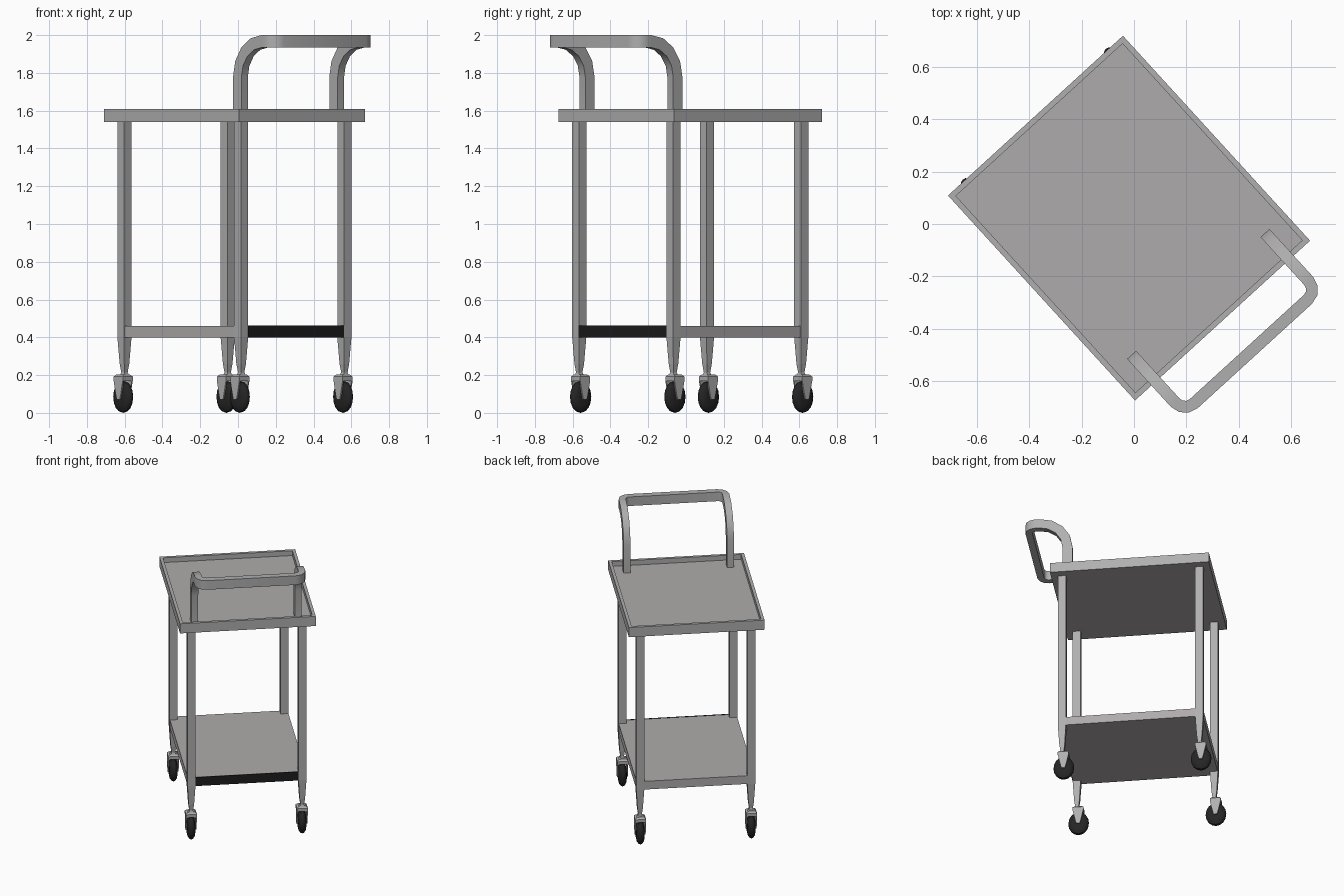
import bpy, bmesh, math
from mathutils import Matrix, Vector

if "Cube" in bpy.data.objects:
    bpy.data.objects.remove(bpy.data.objects["Cube"])

# The cart is turned about z; everything is built in cart space, then placed
PLACE = Matrix.Translation((-0.019, 0.0225, 0)) @ Matrix.Rotation(math.radians(42.4), 4, 'Z')


def material(name, rgb):
    m = bpy.data.materials.new(name)
    m.diffuse_color = (*rgb, 1)
    m.use_nodes = True
    m.node_tree.nodes["Principled BSDF"].inputs["Base Color"].default_value = m.diffuse_color
    return m


FRAME = material("frame_grey", (0.43, 0.43, 0.43))
PANEL = material("panel_warm_grey", (0.43, 0.41, 0.412))
RUBBER = material("rubber_black", (0.018, 0.018, 0.018))
DARK = material("dark_trim", (0.012, 0.012, 0.012))


def finish(name, bm, *mats, smooth=False):
    bmesh.ops.recalc_face_normals(bm, faces=bm.faces)
    bm.transform(PLACE)
    me = bpy.data.meshes.new(name)
    bm.to_mesh(me)
    bm.free()
    for m in mats:
        me.materials.append(m)
    ob = bpy.data.objects.new(name, me)
    bpy.context.collection.objects.link(ob)
    if smooth:
        bpy.context.view_layer.objects.active = ob
        ob.select_set(True)
        bpy.ops.object.shade_smooth_by_angle(angle=math.radians(35))
        ob.select_set(False)
    return ob


def box(bm, x0, x1, y0, y1, z0, z1):
    m = Matrix.Translation(((x0 + x1) / 2, (y0 + y1) / 2, (z0 + z1) / 2)) \
        @ Matrix.Diagonal((x1 - x0, y1 - y0, z1 - z0, 1))
    return bmesh.ops.create_cube(bm, size=1, matrix=m)


def loft(bm, rings, caps=True):
    rings = [[bm.verts.new(p) for p in r] for r in rings]
    n = len(rings[0])
    for a, b in zip(rings, rings[1:]):
        for i in range(n):
            bm.faces.new((a[i], a[(i + 1) % n], b[(i + 1) % n], b[i]))
    if caps:
        bm.faces.new(rings[0])
        bm.faces.new(rings[-1])


def square(x, y, z, hx, hy):
    return [(x - hx, y - hy, z), (x + hx, y - hy, z), (x + hx, y + hy, z), (x - hx, y + hy, z)]


# Top tray with raised rim and sunken panel
bm = bmesh.new()
box(bm, -0.4525, 0.4525, -0.53, 0.53, 1.54, 1.61)
top = max(bm.faces, key=lambda f: f.calc_center_median().z)
bmesh.ops.inset_region(bm, faces=[top], thickness=0.03)
floor = bmesh.ops.extrude_face_region(bm, geom=[top])["geom"]
bmesh.ops.translate(bm, verts=[v for v in floor if isinstance(v, bmesh.types.BMVert)], vec=(0, 0, -0.035))
bmesh.ops.delete(bm, geom=[top], context='FACES_ONLY') if top.is_valid else None
bm.normal_update()
for f in bm.faces:
    z = f.calc_center_median().z
    if abs(f.normal.z) > 0.9 and z < 1.6:
        f.material_index = 1
finish("top_tray", bm, FRAME, PANEL)

# Lower shelf, flush with the legs
bm = bmesh.new()
box(bm, -0.395, 0.395, -0.482, 0.483, 0.40, 0.46)
finish("lower_shelf", bm, PANEL)

# Dark trim strip on the handle end of the shelf, between the legs
bm = bmesh.new()
box(bm, -0.344, 0.344, -0.4855, -0.4815, 0.399, 0.463)
finish("shelf_trim", bm, DARK)

LEG_LEVELS = [(1.55, 0.0265), (0.40, 0.0265), (0.26, 0.018), (0.215, 0.012), (0.195, 0.018)]
# Wheel section: (distance along axle, radius fraction)
WHEEL = [(-0.026, 0.12), (-0.027, 0.5), (-0.022, 0.78), (-0.011, 0.96), (0, 1),
         (0.011, 0.96), (0.022, 0.78), (0.027, 0.5), (0.026, 0.12)]

for sy, end in ((-1, "handle_end"), (1, "far_end")):
    for sx, side in ((-1, "left"), (1, "right")):
        x, y = sx * 0.37, sy * 0.458
        tag = f"{end}_{side}"
        # Square leg tapering to a neck
        bm = bmesh.new()
        loft(bm, [square(x, y, z, h, h) for z, h in LEG_LEVELS])
        finish("leg_" + tag, bm, FRAME)

        # Caster fork: crown and two narrowing cheeks
        bm = bmesh.new()
        wy = y + 0.01
        loft(bm, [square(x, wy, 0.170, 0.036, 0.036), square(x, wy, 0.192, 0.036, 0.036),
                  square(x, wy, 0.204, 0.024, 0.024)])
        for s in (-1, 1):
            cx = x + s * 0.032
            loft(bm, [square(cx, wy, 0.07, 0.004, 0.012), square(cx, wy, 0.10, 0.004, 0.020),
                      square(cx, wy, 0.172, 0.004, 0.036)])
        finish("caster_fork_" + tag, bm, FRAME)

        # Rounded wheel
        bm = bmesh.new()
        N = 16
        loft(bm, [[(x + a, wy + 0.069 * r * math.cos(2 * math.pi * i / N),
                    0.085 + 0.085 * r * math.sin(2 * math.pi * i / N)) for i in range(N)]
                  for a, r in WHEEL])
        finish("wheel_" + tag, bm, RUBBER, smooth=True)

# Push handle: posts bend outward, then corner into the cross bar
half = [(Vector((0.345, -0.425, 1.57)), Vector((1, 0, 0)), Vector((0, 1, 0)))]
for i in range(5):
    t = math.radians(22.5 * i)
    n = Vector((0, math.cos(t), math.sin(t)))
    half.append((Vector((0.345, -0.615, 1.777)) + 0.19 * n, Vector((1, 0, 0)), n))
for i in range(4):
    t = math.radians(30 * i)
    w = Vector((math.cos(t), -math.sin(t), 0))
    half.append((Vector((0.295, -0.64, 1.967)) + 0.05 * w, w, Vector((0, 0, 1))))
flip = Vector((-1, 1, 1))
path = half + [(p * flip, w * flip, n) for p, w, n in reversed(half)]
bm = bmesh.new()
loft(bm, [[p + a * 0.023 * w + b * 0.033 * n for a, b in ((-1, -1), (1, -1), (1, 1), (-1, 1))]
          for p, w, n in path])
finish("push_handle", bm, FRAME, smooth=True)
